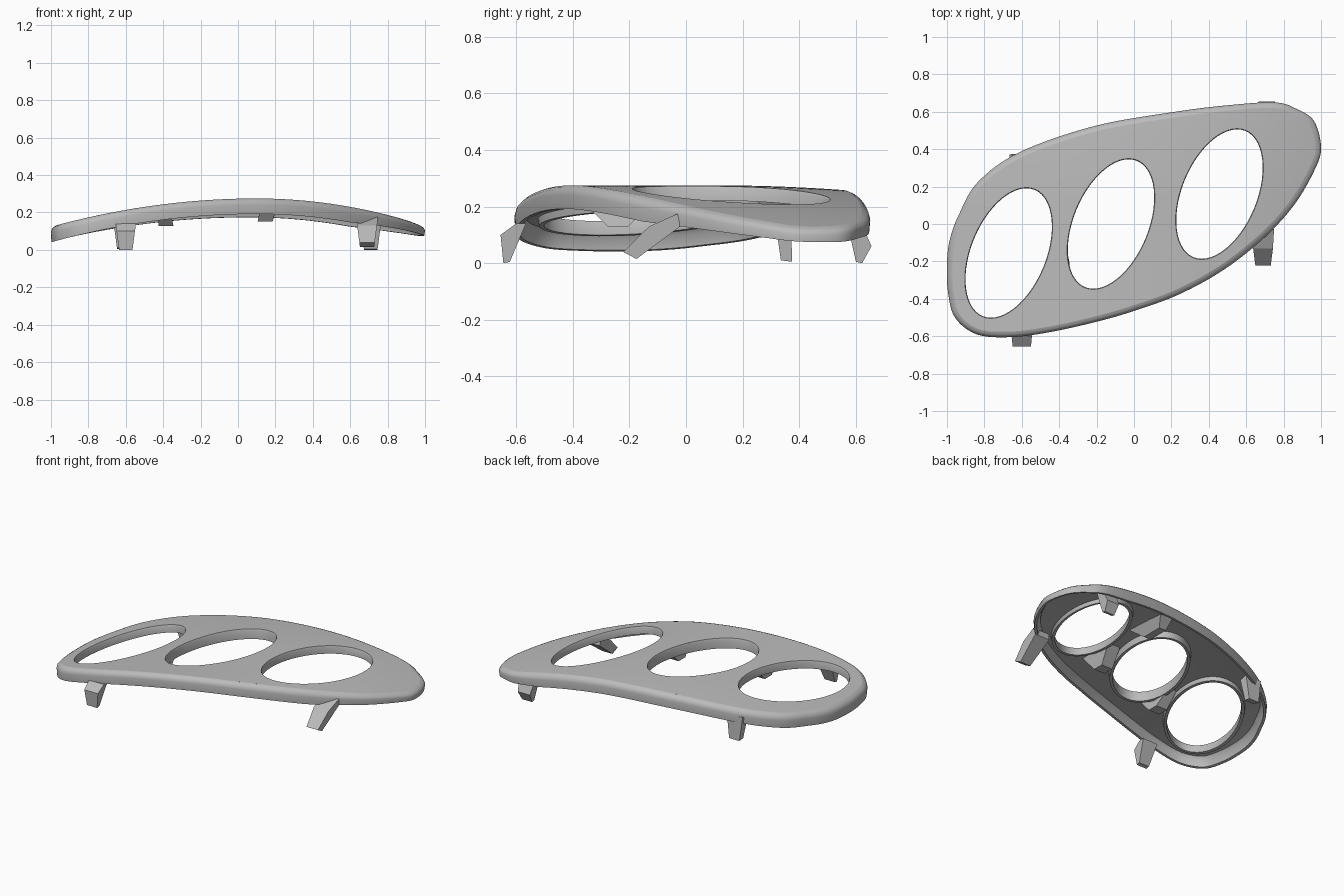
import bpy, bmesh, math
from mathutils import Vector

if "Cube" in bpy.data.objects:
    bpy.data.objects.remove(bpy.data.objects["Cube"], do_unlink=True)

grey = bpy.data.materials.new("grey_plastic")
grey.use_nodes = True
grey.diffuse_color = (0.5, 0.5, 0.5, 1)
grey.node_tree.nodes["Principled BSDF"].inputs["Base Color"].default_value = (0.5, 0.5, 0.5, 1)

OUTLINE = [(-1, -.21), (-.995, -.36), (-.957, -.5), (-.84, -.59), (-.66, -.605),
           (-.45, -.578), (-.21, -.525), (0, -.465), (.246, -.374), (.487, -.24),
           (.7, -.07), (.86, .107), (.968, .294), (1, .41), (.963, .55), (.87, .615),
           (.754, .65), (.513, .636), (.22, .6), (-.21, .524), (-.61, .385),
           (-.834, .225), (-.935, .053), (-.984, -.08)]
HOLES = [(-.67, -.155), (-.123, 0), (.457, .16)]


def crown(p):
    """Height of the arched top surface, dipping slightly to the back."""
    d = p.x - .1
    return .275 - (.18 if d > 0 else .125) * d * d - .08 * max(0, p.y - .1) ** 2


def rim_scale(p):
    """The rim gets shallower towards the left end."""
    return 1 - 1.1 * max(0, p.x - .6)


def smooth_loop(pts, steps=8):
    """Closed Catmull-Rom curve through the points."""
    p = [Vector(q) for q in pts]
    n, out = len(p), []
    for i in range(n):
        a, b, c, d = (p[(i + k) % n] for k in (-1, 0, 1, 2))
        for s in range(steps):
            t = s / steps
            out.append(.5 * (2 * b + (c - a) * t + (2 * a - 5 * b + 4 * c - d) * t * t
                             + (3 * b - a - 3 * c + d) * t ** 3))
    return out


def oval(cx, cy, n=56):
    """Leaning oval opening."""
    angles = [2 * math.pi * i / n for i in range(n)]
    return [Vector((cx + .215 * math.cos(t) + .095 * math.sin(t), cy + .35 * math.sin(t)))
            for t in angles]


def offset(loop, d):
    """Move a counter-clockwise loop inward by d."""
    out = []
    for i, p in enumerate(loop):
        t = (loop[(i + 1) % len(loop)] - loop[i - 1]).normalized()
        out.append(p + Vector((-t.y, t.x)) * d)
    return out


def finish(name, bm, smooth=True):
    me = bpy.data.meshes.new(name)
    bm.to_mesh(me)
    bm.free()
    ob = bpy.data.objects.new(name, me)
    bpy.context.collection.objects.link(ob)
    me.materials.append(grey)
    bpy.ops.object.select_all(action="DESELECT")
    ob.select_set(True)
    bpy.context.view_layer.objects.active = ob
    if smooth:
        bpy.ops.object.shade_smooth_by_angle(angle=math.radians(40))


def sweep(name, loop, profile, flip=False):
    """Band following a loop; the profile holds (inset, drop below the crown)."""
    bm = bmesh.new()
    rings = []
    for inset, drop in profile:
        rings.append([bm.verts.new((p.x, p.y, crown(p) - drop * (1 if flip else rim_scale(p))))
                      for p in offset(loop, inset)])
    n = len(loop)
    for a, b in zip(rings, rings[1:]):
        for i in range(n):
            j = (i + 1) % n
            quad = (a[i], b[i], b[j], a[j])
            bm.faces.new(quad[::-1] if flip else quad)
    finish(name, bm)


def sheet(name, loops, drop, up):
    """Arched sheet filling the outer loop around the openings."""
    bm = bmesh.new()
    for loop in loops:
        vs = [bm.verts.new((p.x, p.y, 0)) for p in loop]
        for i, v in enumerate(vs):
            bm.edges.new((v, vs[(i + 1) % len(vs)]))
    bmesh.ops.triangle_fill(bm, use_beauty=True, edges=bm.edges[:], normal=(0, 0, 1))
    for k in range(-19, 20):
        for axis in ((1, 0, 0), (0, 1, 0)):
            bmesh.ops.bisect_plane(bm, geom=bm.verts[:] + bm.edges[:] + bm.faces[:],
                                   plane_co=Vector(axis) * k / 20, plane_no=axis)
    for f in bm.faces:
        f.normal_update()
        if (f.normal.z > 0) != up:
            f.normal_flip()
    for v in bm.verts:
        v.co.z = crown(v.co) - drop
    finish(name, bm)


def block(name, top, bottom):
    """Tapered block; each end is (x, y, z, half width, half depth)."""
    bm = bmesh.new()
    for x, y, z, w, d in (bottom, top):
        for sx in (-1, 1):
            for sy in (-1, 1):
                bm.verts.new((x + sx * w, y + sy * d, z))
    bmesh.ops.convex_hull(bm, input=bm.verts[:])
    finish(name, bm, False)


def leg(name, x, side):
    """Leg from a (y, z) side outline, widening upwards."""
    bm = bmesh.new()
    for y, z in side:
        for s in (-1, 1):
            bm.verts.new((x + s * (.036 + .13 * z), y, z))
    bmesh.ops.convex_hull(bm, input=bm.verts[:])
    finish(name, bm, False)


# Arched faceplate and its underside
outer = smooth_loop(OUTLINE)
ovals = [oval(*c) for c in HOLES]
sheet("faceplate_top", [offset(outer, .03)] + ovals, 0, True)
sheet("faceplate_underside", [offset(outer, .04)] + [offset(o, -.018) for o in ovals], .025, False)

# Rounded rim around the plate
sweep("outer_rim", outer, [(.03, 0), (.016, .005), (.005, .015), (0, .034), (.004, .083),
                           (.02, .083), (.026, .04), (.04, .025)])

# Collars lining the openings
for side, loop, deep in zip(("right", "middle", "left"), ovals, (.05, .065, .05)):
    sweep(side + "_opening_collar", loop, [(0, 0), (.004, .01), (.004, deep), (-.014, deep),
                                           (-.018, .025)], flip=True)

# Four mounting legs
leg("front_right_leg", -.6, [(-.645, 0), (-.622, .005), (-.565, .14), (-.6, .14), (-.655, .1)])
leg("front_left_leg", .69, [(-.222, .04), (-.175, .015), (-.02, .13), (-.03, .175), (-.13, .13)])
leg("back_right_leg", -.61, [(.335, .01), (.375, .005), (.37, .16), (.315, .15)])
leg("back_left_leg", .71, [(.6, .005), (.622, 0), (.655, .06), (.62, .14), (.57, .14)])

# Clips and stiffening web beneath the plate
block("right_clip", (-.395, -.24, .225, .03, .13), (-.385, -.24, .128, .04, .035))
block("left_clip", (.17, -.1, .25, .045, .12), (.145, -.11, .152, .04, .035))
block("rear_web", (.17, .36, .25, .05, .15), (.15, .37, .18, .025, .07))
